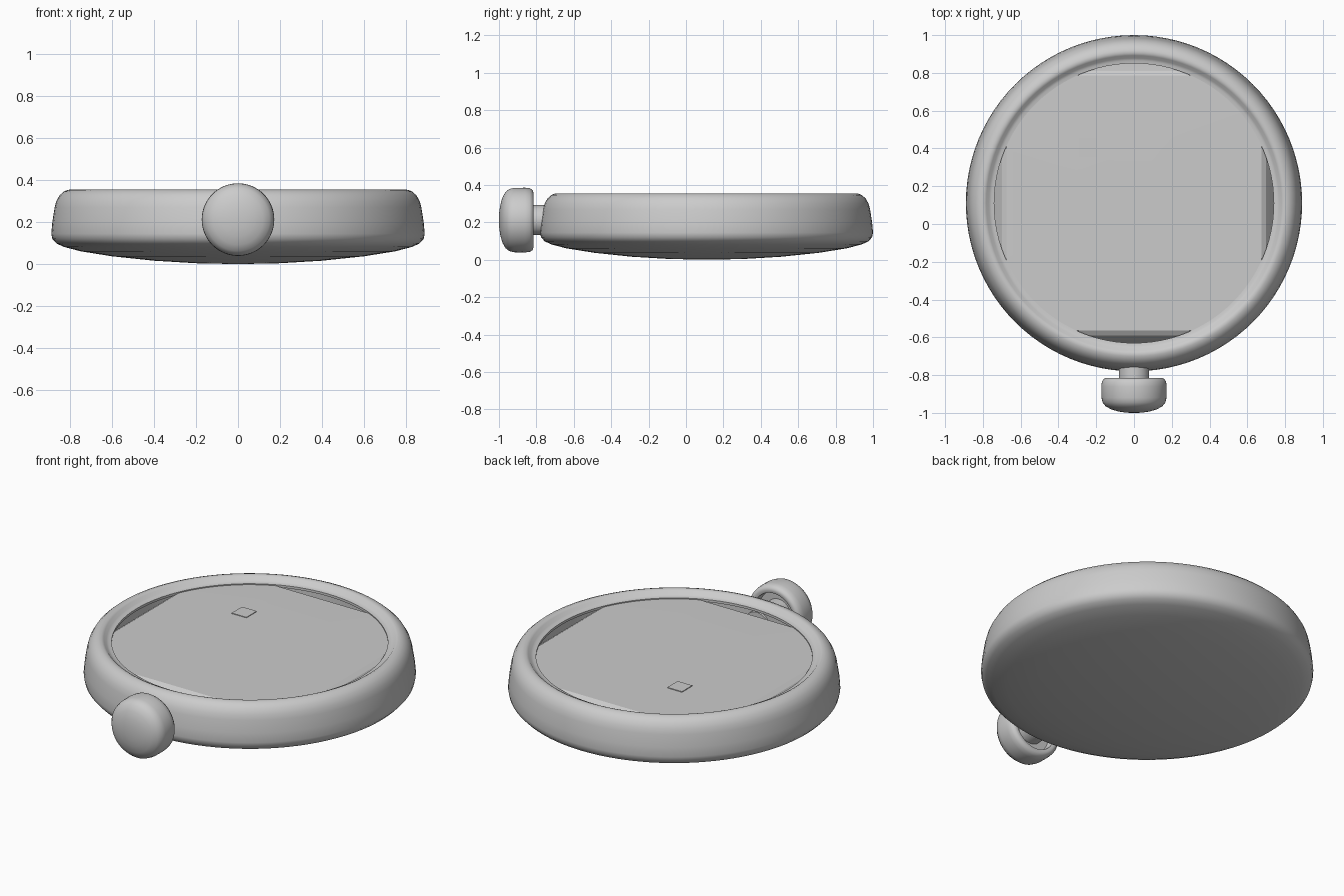
import bpy, math
from mathutils import Matrix, Vector

cube = bpy.data.objects.get("Cube")
if cube:
    bpy.data.objects.remove(cube)

grey = bpy.data.materials.new("plain grey")
grey.use_nodes = True
GREY = (0.6, 0.6, 0.6, 1)
grey.diffuse_color = GREY
grey.node_tree.nodes["Principled BSDF"].inputs["Base Color"].default_value = GREY

CENTRE = Vector((0, 0.11, 0))
CROWN = Vector((0, 0, 0.212))


def lathe(name, profile, place, steps=96, clamps=None, angle=40):
    """Revolve (radius, height) points; clamps optionally square off each ring."""
    verts, faces, rings = [], [], []
    for i, (r, z) in enumerate(profile):
        if r == 0:
            rings.append([len(verts)] * steps)
            verts.append((0, 0, z))
            continue
        limit = clamps[i] if clamps else r
        rings.append(list(range(len(verts), len(verts) + steps)))
        for k in range(steps):
            a = math.tau * k / steps
            x, y = (max(-limit, min(limit, r * f(a))) for f in (math.cos, math.sin))
            verts.append((x, y, z))
    for low, high in zip(rings, rings[1:]):
        for k in range(steps):
            j = (k + 1) % steps
            loop = [low[k], low[j], high[j], high[k]]
            faces.append(list(dict.fromkeys(loop)))
    mesh = bpy.data.meshes.new(name)
    mesh.from_pydata(verts, [], faces)
    mesh.transform(place)
    mesh.materials.append(grey)
    obj = bpy.data.objects.new(name, mesh)
    bpy.context.collection.objects.link(obj)
    bpy.ops.object.select_all(action="DESELECT")
    obj.select_set(True)
    bpy.context.view_layer.objects.active = obj
    bpy.ops.object.shade_smooth_by_angle(angle=math.radians(angle))
    return obj


upright = Matrix.Translation(CENTRE)
# Lathe height becomes the distance towards the front (-y)
forward = Matrix.Translation(CROWN) @ Matrix.Rotation(math.pi / 2, 4, "X")

# Shallow bowl with rounded side, rolled rim, inner ledge and cavity
lathe("case", [
    (0, 0), (0.2, 0.004), (0.4, 0.016), (0.6, 0.037), (0.75, 0.061),
    (0.83, 0.082), (0.865, 0.098), (0.885, 0.12), (0.89, 0.145),
    (0.885, 0.2), (0.874, 0.27), (0.866, 0.3), (0.85, 0.328),
    (0.83, 0.346), (0.81, 0.354), (0.795, 0.355), (0.782, 0.349),
    (0.768, 0.333), (0.755, 0.328), (0.74, 0.326), (0.74, 0.312),
    (0.785, 0.3), (0.785, 0.2), (0, 0.2)], upright)

# Face plate whose four sides are cut straight and slope down under the rim
lathe("face_plate", [(0.81, 0.2), (0.79, 0.25), (0.765, 0.305), (0.755, 0.32), (0, 0.324)],
      upright, clamps=[0.77, 0.74, 0.7, 0.675, 0], angle=20)

# Small square marker lying on the plate
lathe("square_marker", [(0.068, 0.318), (0.068, 0.326), (0, 0.326)],
      Matrix.Translation((-0.243, 0.405, 0)) @ Matrix.Rotation(math.pi / 4, 4, "Z"), steps=4)

# Stem and hollow-backed domed crown at the front
lathe("crown_stem", [(0, 0.66), (0.08, 0.66), (0.08, 0.9), (0, 0.9)], forward, steps=48)
lathe("crown", [
    (0, 0.865), (0.125, 0.865), (0.13, 0.82), (0.145, 0.815), (0.16, 0.82),
    (0.17, 0.835), (0.173, 0.86), (0.172, 0.92), (0.166, 0.945),
    (0.15, 0.965), (0.12, 0.982), (0.08, 0.993), (0.04, 0.999), (0, 1.0)],
    forward, steps=64)
